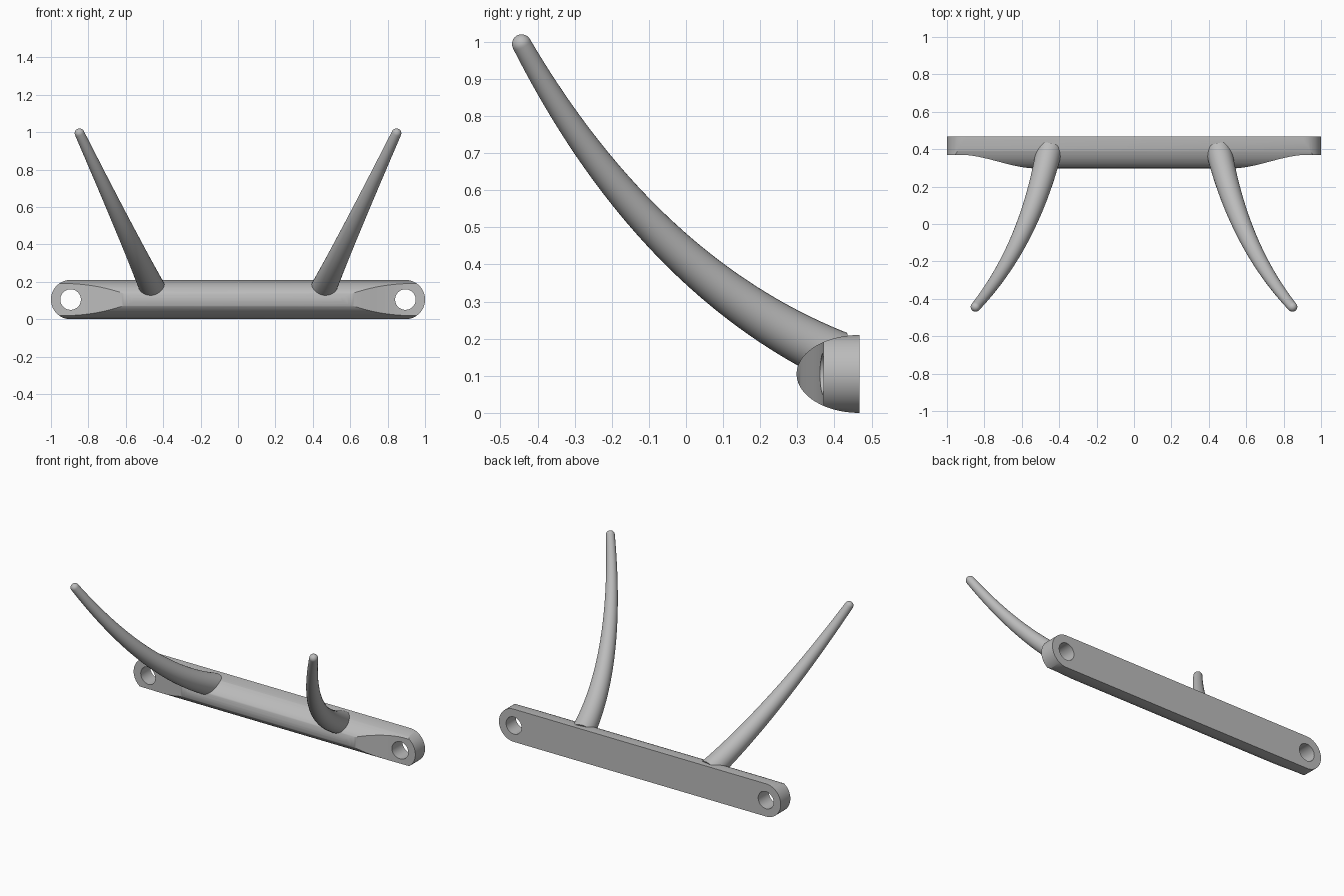
import bpy
import bmesh
import math
from mathutils import Matrix, Vector

cube = bpy.data.objects.get("Cube")
if cube:
    bpy.data.objects.remove(cube, do_unlink=True)

grey = bpy.data.materials.new("satin grey")
grey.use_nodes = True
COLOUR = (0.5, 0.5, 0.5, 1)
grey.diffuse_color = COLOUR
grey.node_tree.nodes["Principled BSDF"].inputs["Base Color"].default_value = COLOUR

BACK, DEPTH, R = 0.468, 0.17, 0.105   # back plane, bar depth, half height
HOLE_X = 0.895


def prism(name, outline, offset):
    """Extrude a closed 3D outline along offset."""
    bm = bmesh.new()
    face = bm.faces.new([bm.verts.new(p) for p in outline])
    top = bmesh.ops.extrude_face_region(bm, geom=[face])["geom"]
    bmesh.ops.translate(bm, vec=offset, verts=[v for v in top if isinstance(v, bmesh.types.BMVert)])
    bmesh.ops.recalc_face_normals(bm, faces=bm.faces)
    mesh = bpy.data.meshes.new(name)
    bm.to_mesh(mesh)
    bm.free()
    obj = bpy.data.objects.new(name, mesh)
    bpy.context.collection.objects.link(obj)
    return obj


def select(obj):
    bpy.ops.object.select_all(action="DESELECT")
    obj.select_set(True)
    bpy.context.view_layer.objects.active = obj


def cut(obj, cutter, operation):
    mod = obj.modifiers.new("cut", "BOOLEAN")
    mod.object, mod.operation, mod.solver = cutter, operation, "EXACT"
    select(obj)
    bpy.ops.object.modifier_apply(modifier=mod.name)
    bpy.data.objects.remove(cutter, do_unlink=True)


def finish(obj):
    obj.data.materials.clear()
    obj.data.materials.append(grey)
    select(obj)
    bpy.ops.object.shade_smooth_by_angle(angle=math.radians(30))


def arc(n, start, end):
    return [math.radians(start + (end - start) * i / n) for i in range(n + 1)]


# Bar: half-ellipse section running along x
bar = prism("mounting_bar",
            [(-1.1, BACK - DEPTH * math.cos(a), R + R * math.sin(a)) for a in arc(40, -90, 90)],
            (2.2, 0, 0))

# Rounded ends
ends = [(s * HOLE_X + (R + 0.0002) * math.cos(a), 0, R + (R + 0.0002) * math.sin(a))
        for s, angles in ((1, arc(32, -90, 90)), (-1, arc(32, 90, 270))) for a in angles]
cut(bar, prism("end_cutter", ends, (0, 1, 0)), "INTERSECT")

# Scooped pads at both ends
scoop = []
for i in range(25):
    t = i / 24
    scoop.append((0.52 + 0.41 * t, 0.297 + 0.073 * t * t * (3 - 2 * t), -0.1))
right = scoop + [(1.2, 0.37, -0.1), (1.2, 0.6, -0.1)]
plan = right + [(-x, y, z) for x, y, z in reversed(right)]
cut(bar, prism("scoop_cutter", plan, (0, 0, 0.5)), "INTERSECT")

# Screw holes
for s in (-1, 1):
    ring = [(s * HOLE_X + 0.055 * math.cos(a), 0, R + 0.055 * math.sin(a)) for a in arc(40, 0, 360)[:-1]]
    cut(bar, prism("hole_cutter", ring, (0, 1, 0)), "DIFFERENCE")
finish(bar)

# Prongs: tapered tubes sweeping forward, up and outward with a ball tip
BASE_R, TIP_R, STEPS, SIDES = 0.07, 0.026, 40, 32


def prong_point(y, z):
    return Vector((0.46 + 0.47 * (z - 0.17), y, z))


base, bend, tip = prong_point(0.405, 0.152), prong_point(-0.108, 0.38), prong_point(-0.443, 0.994)


def build_prong(name, side):
    bm = bmesh.new()
    rings = []
    # The tube, followed by the rounded cap
    stations = []
    for i in range(STEPS + 1):
        t = i / STEPS
        centre = base * (1 - t) ** 2 + bend * 2 * t * (1 - t) + tip * t * t
        axis = ((bend - base) * (1 - t) + (tip - bend) * t).normalized()
        stations.append((centre, axis, BASE_R + (TIP_R - BASE_R) * t))
    for a in arc(8, 0, 85)[1:]:
        stations.append((tip + axis * TIP_R * math.sin(a), axis, TIP_R * math.cos(a)))
    for centre, axis, radius in stations:
        u = axis.cross(Vector((1, 0, 0))).normalized()
        v = axis.cross(u)
        rings.append([bm.verts.new(centre + radius * (u * math.cos(a) + v * math.sin(a)))
                      for a in arc(SIDES, 0, 360)[:-1]])
    for lower, upper in zip(rings, rings[1:]):
        for k in range(SIDES):
            n = (k + 1) % SIDES
            bm.faces.new((lower[k], lower[n], upper[n], upper[k]))
    bm.faces.new(rings[0])
    bm.faces.new(rings[-1])
    bmesh.ops.transform(bm, matrix=Matrix.Diagonal((side, 1, 1, 1)), verts=bm.verts)
    bmesh.ops.recalc_face_normals(bm, faces=bm.faces)
    mesh = bpy.data.meshes.new(name)
    bm.to_mesh(mesh)
    bm.free()
    obj = bpy.data.objects.new(name, mesh)
    bpy.context.collection.objects.link(obj)
    finish(obj)


build_prong("left_prong", 1)
build_prong("right_prong", -1)
